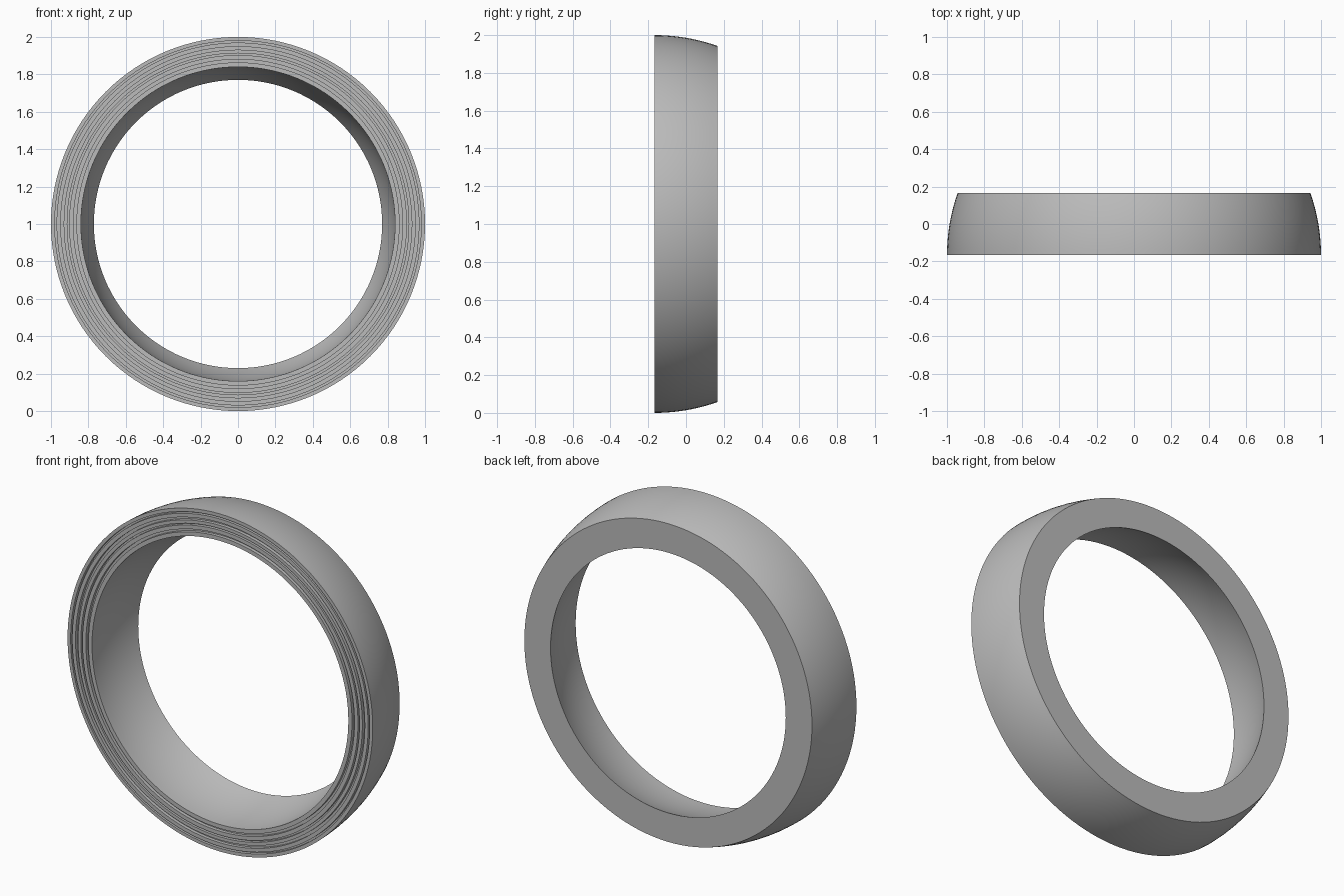
import bpy, math
from mathutils import Vector

if "Cube" in bpy.data.objects:
    bpy.data.objects.remove(bpy.data.objects["Cube"], do_unlink=True)

SEGMENTS = 128
OUTER, INNER = 1.0, 0.84      # radii of the two concentric spherical walls
FRONT, DEPTH = -0.167, 0.334
ARC_STEPS = 10
GROOVE_DEPTH = 0.02
GROOVES = [(0.975, 0.010), (0.940, 0.016), (0.908, 0.010), (0.872, 0.016)]


def material(name, value):
    mat = bpy.data.materials.new(name)
    mat.use_nodes = True
    colour = (value, value, value, 1)
    mat.diffuse_color = colour
    mat.node_tree.nodes["Principled BSDF"].inputs["Base Color"].default_value = colour
    return mat


def wall(radius):
    """Spherical wall from the front rim to the back, as (radius, depth)."""
    end = math.asin(DEPTH / radius)
    angles = [end * i / ARC_STEPS for i in range(ARC_STEPS + 1)]
    return [(radius * math.cos(a), radius * math.sin(a)) for a in angles]


# Cross-section: outer wall, flat back, inner wall, grooved front
profile = wall(OUTER) + wall(INNER)[::-1]
for centre, width in reversed(GROOVES):
    low, high = centre - width / 2, centre + width / 2
    profile += [(low, 0), (low, GROOVE_DEPTH), (high, GROOVE_DEPTH), (high, 0)]

# Sweep the cross-section around the ring axis
verts, faces = [], []
count = len(profile)
for s in range(SEGMENTS):
    turn = 2 * math.pi * s / SEGMENTS
    for r, d in profile:
        verts.append(Vector((r * math.cos(turn), FRONT + d, 1 + r * math.sin(turn))))
    t = (s + 1) % SEGMENTS
    for i in range(count):
        j = (i + 1) % count
        faces.append((s * count + i, s * count + j, t * count + j, t * count + i))

mesh = bpy.data.meshes.new("grooved_ring")
mesh.from_pydata(verts, [], faces)
mesh.materials.append(material("mid grey", 0.5))
ring = bpy.data.objects.new("grooved_ring", mesh)
bpy.context.collection.objects.link(ring)

# Outward normals and smooth shading with crisp rims
bpy.context.view_layer.objects.active = ring
ring.select_set(True)
bpy.ops.object.mode_set(mode="EDIT")
bpy.ops.mesh.select_all(action="SELECT")
bpy.ops.mesh.normals_make_consistent(inside=False)
bpy.ops.object.mode_set(mode="OBJECT")
bpy.ops.object.shade_smooth_by_angle(angle=math.radians(30))
